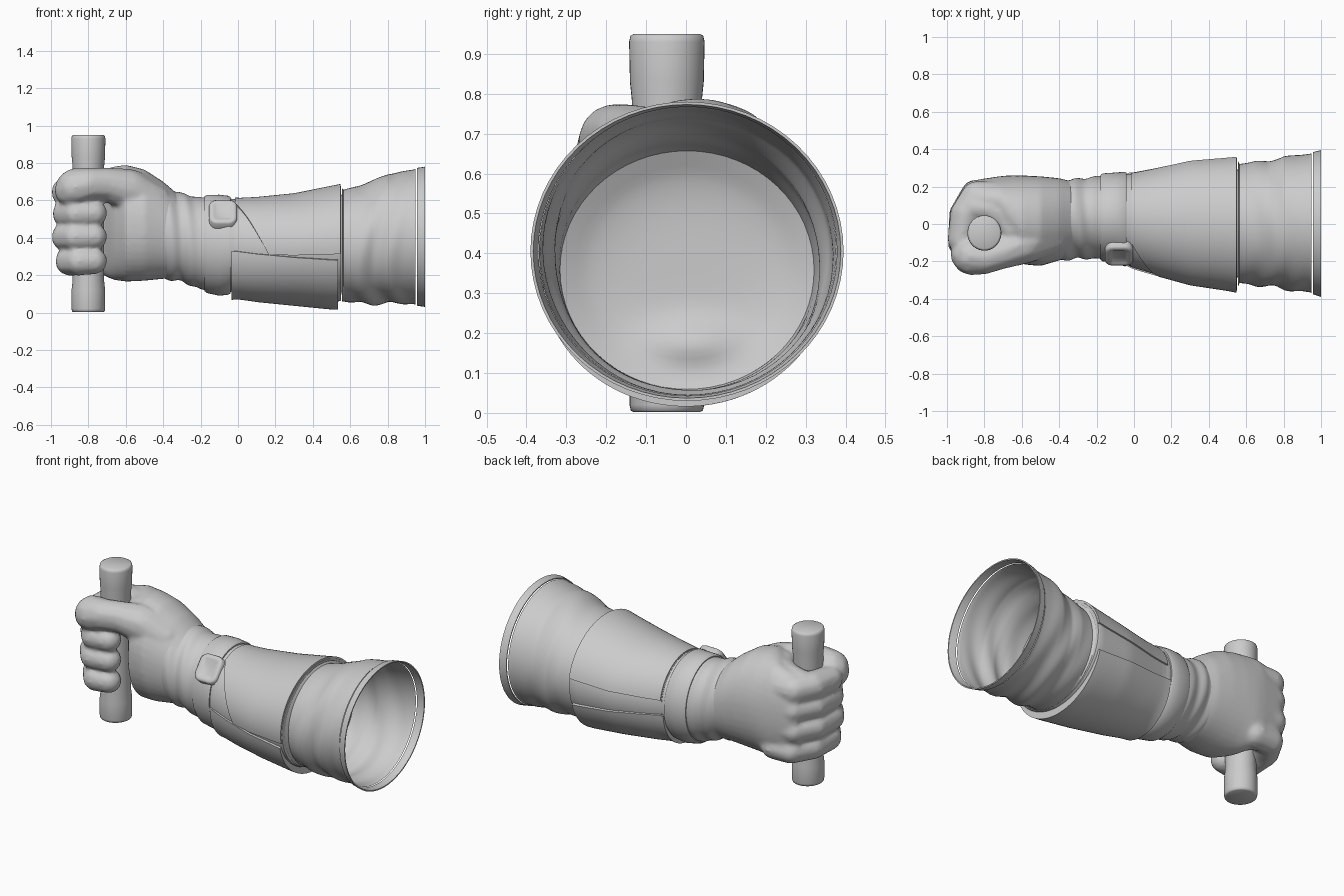
import bpy, bmesh, math
from mathutils import Vector, Matrix

if "Cube" in bpy.data.objects:
    bpy.data.objects.remove(bpy.data.objects["Cube"])

grey = bpy.data.materials.new("plain grey")
grey.diffuse_color = (0.6, 0.6, 0.6, 1)
grey.use_nodes = True
grey.node_tree.nodes["Principled BSDF"].inputs["Base Color"].default_value = grey.diffuse_color

# Limb sections: x, y min, y max, z min, z max
ARM = [(-.45, -.20, .235, .19, .70), (-.3, -.185, .24, .165, .635), (-.2, -.185, .255, .125, .615),
       (-.1, -.19, .26, .105, .615), (0, -.235, .27, .115, .605), (.1, -.265, .29, .10, .61),
       (.3, -.32, .335, .08, .63), (.5, -.35, .352, .06, .67), (.55, -.36, .357, .06, .68),
       (.56, -.315, .32, .06, .655), (.65, -.33, .335, .05, .68), (.72, -.33, .335, .045, .705),
       (.8, -.35, .36, .05, .74), (.94, -.365, .375, .045, .765), (1, -.39, .395, .03, .78)]
PALM = [(-.9, .08, .20, .28, .69), (-.85, .04, .235, .24, .73), (-.72, -.01, .255, .2, .765),
        (-.67, -.12, .26, .175, .78), (-.6, -.215, .26, .165, .79), (-.5, -.225, .255, .17, .765),
        (-.4, -.195, .245, .18, .70), (-.3, -.165, .22, .19, .615)]


def section(table, x, a, off=0.0):
    """Point on the oval section at x, angle a (0 = back, 90 deg = top)."""
    for r0, r1 in zip(table, table[1:]):
        if x <= r1[0]:
            break
    t = max(0, min(1, (x - r0[0]) / (r1[0] - r0[0])))
    _, y0, y1, z0, z1 = [p + (q - p) * t for p, q in zip(r0, r1)]
    c, s = math.cos(a), math.sin(a)
    if table is PALM:
        c, s = [math.copysign(abs(v) ** .93, v) for v in (c, s)]
    return Vector((x, (y0 + y1) / 2 + c * ((y1 - y0) / 2 + off),
                   (z0 + z1) / 2 + s * ((z1 - z0) / 2 + off)))


def bump(x, lo, hi):
    return math.sin(math.pi * (x - lo) / (hi - lo)) if lo < x < hi else 0


def folds(x, a):
    """Creases of the cloth at the wrist and the elbow."""
    w = .006 * bump(x, -.45, -.18) * math.sin(62 * x + 2 * math.sin(a + 1))
    e = .010 * bump(x, .56, .93) * math.sin(38 * x + 2.2 * math.sin(a * 2 + .6)) * (.6 + .4 * math.cos(a - 4))
    return w + e


def finish(name, bm, angle=40):
    bmesh.ops.recalc_face_normals(bm, faces=bm.faces)
    me = bpy.data.meshes.new(name)
    bm.to_mesh(me)
    bm.free()
    me.materials.append(grey)
    ob = bpy.data.objects.new(name, me)
    bpy.context.collection.objects.link(ob)
    bpy.ops.object.select_all(action='DESELECT')
    ob.select_set(True)
    bpy.context.view_layer.objects.active = ob
    bpy.ops.object.shade_smooth_by_angle(angle=math.radians(angle))
    return ob


def skin(bm, rings, closed=True, caps=False):
    rows = [[bm.verts.new(p) for p in r] for r in rings]
    n = len(rows[0])
    for r, q in zip(rows, rows[1:]):
        for i in range(n if closed else n - 1):
            j = (i + 1) % n
            bm.faces.new((r[i], r[j], q[j], q[i]))
    if caps:
        bm.faces.new(rows[0])
        bm.faces.new(rows[-1])


def tube(name, steps, n=64):
    """Sleeve part from (x, offset) steps."""
    bm = bmesh.new()
    A = [2 * math.pi * i / n for i in range(n)]
    skin(bm, [[section(ARM, x, a, o + folds(x, a)) for a in A] for x, o in steps])
    return finish(name, bm)


def span(x0, x1, n, off=0.0):
    return [(x0 + (x1 - x0) * i / n, off) for i in range(n + 1)]


def patch(name, start, end, a0, a1, off, tilt=0, n=40, m=20):
    """Raised panel on the sleeve with walls down to it; tilt narrows it along x."""
    bm = bmesh.new()
    rings = []
    for i in range(-1, n + 2):
        t = max(0, min(n, i)) / n
        deg = a0 + (a1 - a0) * t
        s = start(deg)
        row = []
        for j in range(-1, m + 2):
            u = max(0, min(m, j)) / m
            a = deg + tilt * (1 - 2 * t) * u
            sunk = i in (-1, n + 1) or j in (-1, m + 1)
            row.append(section(ARM, s + (end - s) * u, math.radians(a), -.012 if sunk else off(a)))
        rings.append(row)
    skin(bm, rings, closed=False)
    return finish(name, bm)


# Sleeve layers
tube("wrist_cloth", span(-.45, .01, 46))
tube("wrist_strap", [(-.18, -.01), (-.18, .006), (-.165, .014), (-.1, .015), (-.05, .014), (-.04, .008), (-.04, -.01)])
tube("bracer", [(-.02, -.02), (-.02, .002)] + span(0, .54, 14) + [(.55, -.004), (.55, -.034)])
tube("elbow_cuff", span(.555, .95, 44))
tube("end_ring", [(.957, -.002), (.957, .004), (1, 0), (1, -.007), (.957, -.002)])

# Wrapped flap with slanted front edge, and trough-shaped plate beneath
patch("bracer_flap", lambda a: -.015 + max(0, a - 118) / 72 * .18, .548, 10, 190, lambda a: .008)
patch("under_plate", lambda a: -.035, .535, 187, 350,
      lambda a: .008 + .036 * max(0, -math.sin(math.radians(a))) ** 1.5, tilt=9)

# Bulkhead inside the cuff, hollowed, with a low swelling
bm = bmesh.new()
rings = []
for k in range(1, 17):
    t = k / 16
    ring = []
    for i in range(64):
        p = section(ARM, .567, math.tau * i / 64)
        q = Vector((.567, 0, .36)).lerp(p, t)
        q.x -= .05 * (1 - t ** 4) if t < .8 else 0.0295 * (1 - t) / .2
        q.x += .04 * math.exp(-((q.y - .02) / .12) ** 2 - ((q.z - .17) / .06) ** 2) * (1 - t ** 8)
        ring.append(q)
    rings.append(ring)
skin(bm, rings)
bm.faces.new(list(bm.verts)[:64])
finish("inner_wall", bm, 80)

# Strap buckle: soft rounded pad with a broad rim and sunken middle
bm = bmesh.new()
bmesh.ops.create_cube(bm, size=1, matrix=Matrix.Diagonal((.15, .165, .06, 1)))
bmesh.ops.bevel(bm, geom=[e for e in bm.edges if abs((e.verts[0].co - e.verts[1].co).z) > .05],
                offset=.045, segments=5, profile=.5, affect='EDGES')
top = max(bm.faces, key=lambda f: f.calc_center_median().z)
for thick, depth in ((.01, .008), (.016, 0), (.01, -.006)):
    bmesh.ops.inset_region(bm, faces=[top], thickness=thick, depth=depth)
a = math.radians(141)
normal = Vector((0, math.cos(a), math.sin(a)))
side = Vector((1, 0, 0))
frame = Matrix((side, normal.cross(side), normal)).transposed().to_4x4()
bm.transform(Matrix.Translation(section(ARM, -.08, a, 0)) @ frame)
finish("strap_buckle", bm, 60)

# Gripped rod, slightly waisted
bm = bmesh.new()
prof = [(.08, .002), (.087, .006), (.09, .02), (.09, .12), (.084, .17), (.084, .78), (.089, .83),
        (.091, .93), (.088, .945), (.08, .95)]
skin(bm, [[(-.8 + r * math.cos(math.tau * i / 40), -.048 + r * 1.04 * math.sin(math.tau * i / 40), z)
           for i in range(40)] for r, z in prof], caps=True)
finish("grip_rod", bm, 50)

# Fist: palm, four curled fingers and a thumb fused into one skin
bm = bmesh.new()
skin(bm, [[section(PALM, -.9 + .6 * k / 30, math.tau * i / 40) for i in range(40)] for k in range(31)], caps=True)


def digit(path, step=.018):
    """Chain of balls along (x, y, z, radius) points."""
    for p, q in zip(path, path[1:]):
        n = max(2, int((Vector(q[:3]) - Vector(p[:3])).length / step))
        for k in range(n + 1):
            x, y, z, r = [u + (v - u) * k / n for u, v in zip(p, q)]
            bmesh.ops.create_icosphere(bm, subdivisions=2, radius=r, matrix=Matrix.Translation((x, y, z)))


for z, r, dx in ((.405, .079, 0), (.53, .079, .005), (.275, .079, .02)):
    digit([(-.72, .165, z, r), (-.85 + dx, .16, z, r), (-.913 + dx, .05, z, r), (-.92 + dx, -.1, z, r),
           (-.87 + dx, -.165, z, r), (-.77, -.16, z, r * .92)])
digit([(-.70, .145, .64, .085), (-.84, .145, .645, .088), (-.90, .05, .65, .086), (-.92, -.08, .645, .08),
       (-.85, -.12, .64, .07)])
digit([(-.46, -.06, .585, .115), (-.58, -.10, .655, .115), (-.70, -.15, .685, .092), (-.80, -.18, .685, .092),
       (-.87, -.172, .67, .104), (-.89, -.165, .655, .094)])
# web between thumb and first finger, closing round the rod
digit([(-.64, -.02, .67, .1), (-.68, .03, .68, .085), (-.75, .08, .675, .085), (-.85, .09, .66, .085)])
hand = finish("gripping_hand", bm, 180)
remesh = hand.modifiers.new("fuse", 'REMESH')
remesh.mode = 'VOXEL'
remesh.voxel_size = .011
remesh.use_smooth_shade = True
soften = hand.modifiers.new("soften", 'SMOOTH')
soften.factor = .5
soften.iterations = 10
